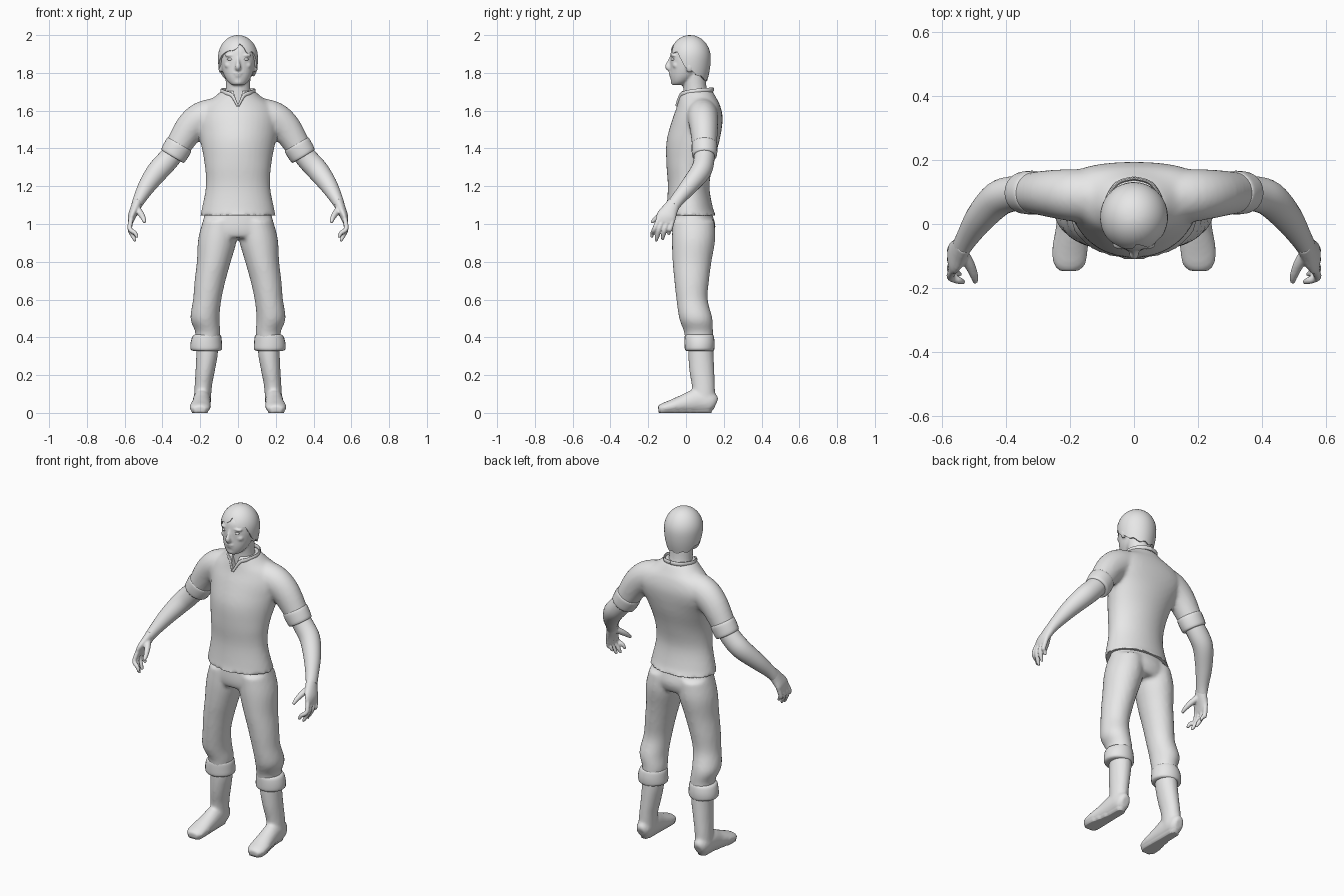
import bpy, bmesh, math
from mathutils import Vector, Matrix

if "Cube" in bpy.data.objects:
    bpy.data.objects.remove(bpy.data.objects["Cube"])

grey = bpy.data.materials.new("light grey")
grey.diffuse_color = (0.8, 0.8, 0.8, 1)
grey.use_nodes = True
grey.node_tree.nodes["Principled BSDF"].inputs["Base Color"].default_value = grey.diffuse_color


def finish(name, bm):
    bmesh.ops.recalc_face_normals(bm, faces=bm.faces)
    me = bpy.data.meshes.new(name)
    bm.to_mesh(me)
    bm.free()
    me.materials.append(grey)
    ob = bpy.data.objects.new(name, me)
    bpy.context.collection.objects.link(ob)
    return ob


def select(ob):
    bpy.ops.object.select_all(action='DESELECT')
    ob.select_set(True)
    bpy.context.view_layer.objects.active = ob


def smooth(ob, angle=50):
    select(ob)
    bpy.ops.object.shade_smooth_by_angle(angle=math.radians(angle))
    return ob


def modify(ob, kind, **settings):
    select(ob)
    m = ob.modifiers.new(kind, kind)
    for k, v in settings.items():
        setattr(m, k, v)
    bpy.ops.object.modifier_apply(modifier=m.name)
    return ob


def mirror(ob):
    return modify(ob, 'MIRROR', use_mirror_merge=False)


def spline(keys, steps):
    """Smooth interpolation through tuples of values."""
    out = []
    for i in range(len(keys) - 1):
        q = [keys[max(i - 1, 0)], keys[i], keys[i + 1], keys[min(i + 2, len(keys) - 1)]]
        for s in range(steps):
            t = s / steps
            out.append([0.5 * (2 * b + (c - a) * t + (2 * a - 5 * b + 4 * c - d) * t * t
                               + (3 * b - a - 3 * c + d) * t ** 3) for a, b, c, d in zip(*q)])
    return out + [list(keys[-1])]


def loft(name, keys, sides=24, steps=4, level=False, ref=(0, 1, 0)):
    """Closed skin over elliptical rings (x, y, z, radius a, radius b)."""
    rings = spline(keys, steps)
    bm, loops = bmesh.new(), []
    for i, r in enumerate(rings):
        t = Vector(rings[min(i + 1, len(rings) - 1)][:3]) - Vector(rings[max(i - 1, 0)][:3])
        t = Vector((0, 0, -1)) if level else t.normalized()
        u = Vector(ref).cross(t).normalized()
        v = t.cross(u)
        loops.append([bm.verts.new(Vector(r[:3]) + u * r[3] * math.cos(a) + v * r[4] * math.sin(a))
                      for a in (2 * math.pi * k / sides for k in range(sides))])
    for p, q in zip(loops, loops[1:]):
        for k in range(sides):
            n = (k + 1) % sides
            bm.faces.new((p[k], p[n], q[n], q[k]))
    bm.faces.new(loops[0])
    bm.faces.new(loops[-1])
    return finish(name, bm)


def blob(name, c, r):
    bm = bmesh.new()
    bmesh.ops.create_uvsphere(bm, u_segments=16, v_segments=10, radius=1,
                              matrix=Matrix.Translation(c) @ Matrix.Diagonal((*r, 1)))
    return finish(name, bm)


def fuse(name, parts, voxel, passes):
    """Melt overlapping parts into one soft surface."""
    select(parts[0])
    for p in parts:
        p.select_set(True)
    bpy.ops.object.join()
    ob = parts[0]
    ob.name = name
    modify(ob, 'REMESH', mode='VOXEL', voxel_size=voxel)
    modify(ob, 'SMOOTH', factor=0.5, iterations=passes)
    return smooth(ob)


# Shirt: torso with set-back shoulders, plus short sleeves
torso = loft("torso", [
    (0, .025, 1.045, .2, .137), (0, .02, 1.08, .192, .124), (0, .014, 1.2, .17, .11),
    (0, .02, 1.32, .177, .124), (0, .037, 1.44, .2, .14), (0, .06, 1.55, .225, .134),
    (0, .067, 1.62, .2, .116), (0, .062, 1.665, .135, .1), (0, .056, 1.705, .088, .084)],
    sides=40, level=True)
for v in torso.data.vertices:
    v.co.y += 0.8 * v.co.x ** 2 * min(max((v.co.z - 1.3) / .2, 0), 1)
sleeve = mirror(loft("sleeve", [
    (.1, .085, 1.585, .085, .085), (.19, .09, 1.56, .088, .082), (.26, .095, 1.5, .08, .074),
    (.335, .098, 1.38, .064, .062)]))
shirt = fuse("shirt", [torso, sleeve], .011, 5)

# Notch in the front of the neckline
bm = bmesh.new()
tri = [(-.032, 1.73), (.032, 1.73), (0, 1.62)]
f = [[bm.verts.new((x, y, z)) for x, z in tri] for y in (-.2, -.012)]
bm.faces.new(f[0])
bm.faces.new(f[1])
for k in range(3):
    bm.faces.new((f[0][k], f[0][k - 1], f[1][k - 1], f[1][k]))
notch = finish("notch_cutter", bm)
modify(shirt, 'BOOLEAN', object=notch, operation='DIFFERENCE', solver='EXACT')
bpy.data.objects.remove(notch)
smooth(shirt, 40)

# Collar band around the neck, rolled sleeve ends
smooth(mirror(loft("collar", [
    (0, .143, 1.712, .006, .012), (.055, .125, 1.71, .006, .012), (.088, .06, 1.705, .006, .012),
    (.066, -.003, 1.694, .006, .012), (.032, -.03, 1.68, .006, .01), (.002, -.052, 1.625, .005, .006)],
    sides=10, steps=5, ref=(0, 0, 1))))
smooth(mirror(loft("sleeve_cuff", [
    (.308, .098, 1.425, .066, .062), (.312, .098, 1.418, .073, .068), (.328, .098, 1.39, .074, .068),
    (.345, .098, 1.362, .07, .065), (.348, .098, 1.357, .06, .056)], steps=3)), 60)

# Bare forearms
smooth(mirror(loft("forearm", [
    (.32, .098, 1.4, .055, .054), (.375, .095, 1.335, .058, .055), (.425, .078, 1.28, .057, .055),
    (.48, .02, 1.205, .047, .047), (.52, -.04, 1.135, .034, .037), (.537, -.068, 1.1, .028, .036)])))

# Hands with four fingers and a thumb
parts = [loft("hand", [
    (.532, -.06, 1.115, .027, .035), (.545, -.082, 1.08, .026, .042),
    (.562, -.104, 1.04, .021, .052), (.57, -.112, 1.005, .013, .047)])]
for base, tip_x, tip_y, tip_z in [(-.15, .533, -.182, .927), (-.124, .543, -.158, .908),
                                  (-.098, .548, -.125, .916), (-.074, .552, -.092, .942)]:
    parts.append(loft("finger", [
        (.565, base + .006, 1.03, .013, .013), (.573, (base + tip_y) / 2, .975, .0125, .0125),
        (tip_x + .012, tip_y + .005, tip_z + .025, .0115, .0115), (tip_x, tip_y, tip_z, .007, .007)], 12))
parts.append(loft("thumb", [
    (.54, -.085, 1.085, .02, .02), (.515, -.125, 1.055, .017, .017),
    (.5, -.16, 1.028, .013, .013), (.495, -.183, 1.008, .008, .008)], 12))
mirror(fuse("hand", parts, .005, 2))

# Trousers: hips and two legs, with rolled ends
hips = loft("hips", [
    (0, .03, 1.09, .165, .095), (0, .04, 1.0, .19, .115), (0, .038, .95, .195, .11),
    (0, .035, .925, .185, .095)], sides=36, level=True)
leg = mirror(loft("trouser_leg", [
    (.095, .04, 1.02, .09, .11), (.108, .04, .92, .103, .115), (.128, .032, .8, .09, .103),
    (.148, .03, .7, .082, .092), (.163, .032, .6, .075, .083), (.175, .052, .5, .077, .088),
    (.16, .066, .43, .067, .077), (.162, .07, .37, .065, .074)], level=True))
fuse("trousers", [hips, leg], .011, 4)
smooth(mirror(loft("trouser_cuff", [
    (.162, .069, .415, .066, .072), (.165, .07, .405, .076, .077), (.168, .072, .37, .083, .08),
    (.168, .072, .337, .083, .078), (.168, .073, .328, .068, .07)], steps=3, level=True)), 60)

# Lower legs and feet
shin = loft("lower_leg", [
    (.162, .078, .4, .058, .064), (.164, .079, .31, .057, .067), (.174, .084, .22, .051, .066),
    (.184, .092, .14, .046, .061), (.19, .095, .05, .046, .06)], level=True)
foot = loft("foot", [
    (.19, .158, .045, .025, .035), (.19, .13, .055, .042, .055), (.191, .06, .063, .047, .064),
    (.194, -.01, .048, .05, .05), (.2, -.08, .033, .056, .035), (.202, -.125, .024, .05, .026),
    (.202, -.147, .02, .03, .016)], ref=(0, 0, 1))
feet = fuse("lower_leg_and_foot", [shin, foot], .009, 3)
for v in feet.data.vertices:
    if v.co.z < .012:
        v.co.z = 0
mirror(feet)

# Head, neck and facial features
head = loft("head", [
    (0, -.04, 1.735, .03, .033), (0, -.028, 1.752, .052, .05), (0, -.008, 1.785, .073, .076),
    (0, .006, 1.83, .087, .09), (0, .015, 1.88, .093, .099), (0, .02, 1.93, .087, .094),
    (0, .025, 1.975, .05, .06)], sides=32, level=True)
neck = loft("neck", [(0, .06, 1.58, .085, .07), (0, .055, 1.66, .072, .068),
                     (0, .047, 1.72, .065, .062), (0, .04, 1.8, .067, .064)], level=True)
nose = loft("nose", [(0, -.073, 1.885, .009, .012), (0, -.085, 1.855, .01, .015),
                     (0, -.094, 1.833, .015, .018), (0, -.082, 1.818, .014, .014)], 12)
features = [nose,
            blob("chin", (0, -.06, 1.753), (.028, .022, .018)),
            blob("upper_lip", (0, -.078, 1.798), (.026, .014, .007)),
            blob("lower_lip", (0, -.075, 1.785), (.022, .014, .007))]
for s in (-1, 1):
    features += [blob("brow", (s * .04, -.064, 1.893), (.03, .017, .008)),
                 blob("cheek", (s * .047, -.05, 1.84), (.025, .022, .02)),
                 blob("ear", (s * .092, .02, 1.835), (.013, .021, .034))]
fuse("head", [head, neck] + features, .006, 2)
smooth(mirror(blob("eye", (.04, -.067, 1.872), (.017, .012, .008))))

# Hair cap: the lower edge follows the fringe, ears and nape
bm = bmesh.new()
N, M = 72, 14
edge = spline([(1.935,), (1.912,), (1.9,), (1.83,), (1.8,), (1.775,), (1.765,), (1.76,)], 9)
grid = []
for k in range(N):
    a = 2 * math.pi * k / N
    d = min(k, N - k) / (N / 2) * (len(edge) - 1)
    low = edge[int(d)][0] + .006 * math.sin(9 * a)
    if 1 <= k <= 4:
        low += .016
    col = []
    for j in range(1, M + 1):
        z = 2.0 - (2.0 - low) * (j / M) ** 1.6
        h = (z - 1.88) / .12
        r = math.sqrt(max(1 - h * h, 0)) if h > 0 else 1 - .17 * h * h
        col.append(bm.verts.new((.106 * r * math.sin(a), .022 - .109 * r * math.cos(a), z)))
    grid.append(col)
top = bm.verts.new((0, .022, 2.0))
for k in range(N):
    p, q = grid[k], grid[(k + 1) % N]
    bm.faces.new((top, p[0], q[0]))
    for j in range(M - 1):
        bm.faces.new((p[j], p[j + 1], q[j + 1], q[j]))
hair = finish("hair", bm)
modify(hair, 'SOLIDIFY', thickness=.014, offset=-1)
smooth(hair)
